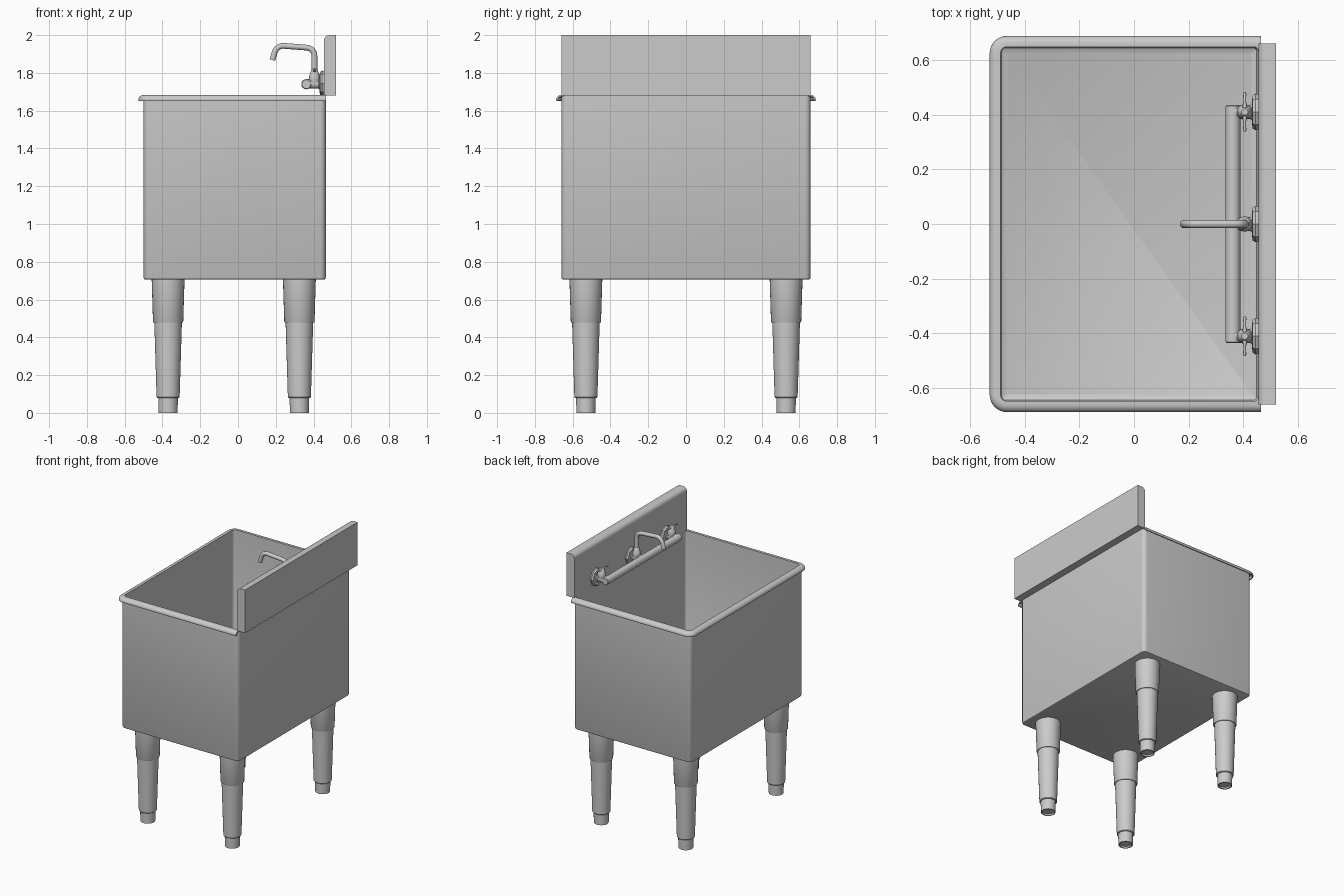
import bpy, bmesh, math
from mathutils import Vector

if "Cube" in bpy.data.objects:
    bpy.data.objects.remove(bpy.data.objects["Cube"])

def finish(name, bm, angle=35):
    bmesh.ops.recalc_face_normals(bm, faces=bm.faces)
    me = bpy.data.meshes.new(name)
    bm.to_mesh(me)
    bm.free()
    ob = bpy.data.objects.new(name, me)
    bpy.context.collection.objects.link(ob)
    bpy.context.view_layer.objects.active = ob
    ob.select_set(True)
    bpy.ops.object.shade_smooth_by_angle(angle=math.radians(angle))
    ob.select_set(False)
    return ob

def loft(name, rings, closed=True, cap=True, loop=False):
    """Skin a list of point rings."""
    bm = bmesh.new()
    vs = [[bm.verts.new(p) for p in r] for r in rings]
    n = len(rings[0])
    pairs = list(zip(vs, vs[1:])) + ([(vs[-1], vs[0])] if loop else [])
    for a, b in pairs:
        for i in range(n if closed else n - 1):
            j = (i + 1) % n
            bm.faces.new((a[i], a[j], b[j], b[i]))
    if cap:
        bm.faces.new(vs[0])
        bm.faces.new(vs[-1])
    return finish(name, bm)

def lathe(name, profile, origin, axis='Z', n=24):
    """Revolve (radius, distance) pairs about an axis through origin."""
    o = Vector(origin)
    rings = []
    for r, h in profile:
        ring = []
        for i in range(n):
            a = 2 * math.pi * i / n
            c, s = r * math.cos(a), r * math.sin(a)
            ring.append(o + Vector({'Z': (c, s, h), 'X': (h, c, s), 'Y': (c, h, s)}[axis]))
        rings.append(ring)
    return loft(name, rings)

X0, X1, Y, TOP, BOT = -0.5, 0.465, 0.66, 1.68, 0.705

def rounded_rect(inset, z, radius=0.03, seg=6):
    r = max(radius - inset, 0.006)
    pts = []
    for cx, cy, a0 in ((X1 - inset - r, Y - inset - r, 0), (X0 + inset + r, Y - inset - r, 90),
                       (X0 + inset + r, -Y + inset + r, 180), (X1 - inset - r, -Y + inset + r, 270)):
        for k in range(seg + 1):
            a = math.radians(a0 + 90 * k / seg)
            pts.append((cx + r * math.cos(a), cy + r * math.sin(a), z))
    return pts

# Basin: thin-walled open box, outside bottom up over the lip and down inside
loft("basin", [rounded_rect(i, z) for i, z in (
    (0.012, BOT), (0.004, BOT + 0.003), (0, BOT + 0.012), (0, TOP), (0.01, TOP),
    (0.01, 0.745), (0.016, 0.725), (0.035, 0.715))])

# Rolled rim around the front and both sides, stopping at the splashback
arc = [(0.028 * math.cos(math.radians(a)), 0.026 * math.sin(math.radians(a))) for a in range(0, 91, 15)]
section = [(o, 1.657 + h) for o, h in arc] + [(-0.012, 1.683), (-0.012, 1.676), (0.0, 1.675),
                                            (0.012, 1.671), (0.02, 1.653), (0.026, 1.652)]
path = [(0.465, Y, 0, 1)]
for cx, cy, a0 in ((X0 + 0.035, Y - 0.035, 90), (X0 + 0.035, -Y + 0.035, 180)):
    for k in range(9):
        a = math.radians(a0 + 90 * k / 8)
        c, s = math.cos(a), math.sin(a)
        path.append((cx + 0.035 * c, cy + 0.035 * s, c, s))
path.append((0.465, -Y, 0, -1))
loft("rolled_rim", [[(x + nx * o, y + ny * o, z) for o, z in section] for x, y, nx, ny in path])

# Splashback with rounded front top edge
prof = [(0.52, 1.68), (0.52, 2.0)]
for k in range(7):
    a = math.radians(90 + 15 * k)
    prof.append((0.485 + 0.03 * math.cos(a), 1.97 + 0.03 * math.sin(a)))
prof.append((0.455, 1.68))
loft("splashback", [[(x, y, z) for x, z in prof] for y in (-Y, Y)])

# Four stepped, tapered legs with recessed feet
for ex, px in (("left", -0.37), ("right", 0.325)):
    for ey, py in (("front", -0.53), ("back", 0.53)):
        lathe(f"leg_{ey}_{ex}", [(0.087, 0.707), (0.08, 0.482), (0.078, 0.478), (0.073, 0.478),
              (0.061, 0.084), (0.058, 0.08), (0.052, 0.08), (0.05, 0.0), (0.042, 0.0), (0.042, 0.012)],
              (px, py, 0), n=32)

# Tap: horizontal manifold
lathe("tap_manifold", [(0.023, -0.435), (0.027, -0.431), (0.027, 0.431), (0.023, 0.435)],
      (0.362, 0, 1.74), 'Y')

# Wall flanges, connectors and upright bodies
for name, py in (("front", -0.41), ("middle", 0.0), ("back", 0.41)):
    lathe(f"wall_flange_{name}", [(0.064, 0.458), (0.067, 0.444), (0.06, 0.434), (0.045, 0.432)],
          (0, py, 1.745), 'X', 8)
    lathe(f"connector_{name}", [(0.025, 0.362), (0.025, 0.425), (0.034, 0.434)], (0, py, 1.742), 'X')
    lathe(f"tap_body_{name}", [(0.024, 1.735), (0.028, 1.765), (0.028, 1.785), (0.022, 1.797),
          (0.018, 1.818), (0.012, 1.824)], (0.405, py, 0), 'Z')

# Lever handles across each valve
for name, py in (("front", -0.41), ("back", 0.41)):
    lathe(f"lever_{name}", [(0.004, -0.072), (0.006, -0.066), (0.0045, -0.04), (0.009, -0.015), (0.009, 0.015),
          (0.0045, 0.04), (0.006, 0.066), (0.004, 0.072)], (0.405, py, 1.812), 'Y', 12)

# Spout: swept tube, corners rounded by quadratic blends
pts = [Vector((0.405, z)) for z in (1.79, 1.885)]
def bend(a, b, c):
    a, b, c = Vector(a), Vector(b), Vector(c)
    return [a * (1 - t) ** 2 + b * 2 * t * (1 - t) + c * t * t for t in [k / 8 for k in range(9)]]
pts = [Vector((0.405, 1.79))] + bend((0.405, 1.885), (0.405, 1.93), (0.36, 1.934)) \
    + bend((0.245, 1.943), (0.205, 1.945), (0.193, 1.905)) + [Vector((0.182, 1.868))]
rings = []
for i, p in enumerate(pts):
    t = (pts[min(i + 1, len(pts) - 1)] - pts[max(i - 1, 0)]).normalized()
    rings.append([(p.x - t.y * 0.015 * math.cos(a), 0.015 * math.sin(a), p.y + t.x * 0.015 * math.cos(a))
                  for a in [2 * math.pi * k / 16 for k in range(16)]])
loft("spout", rings)
